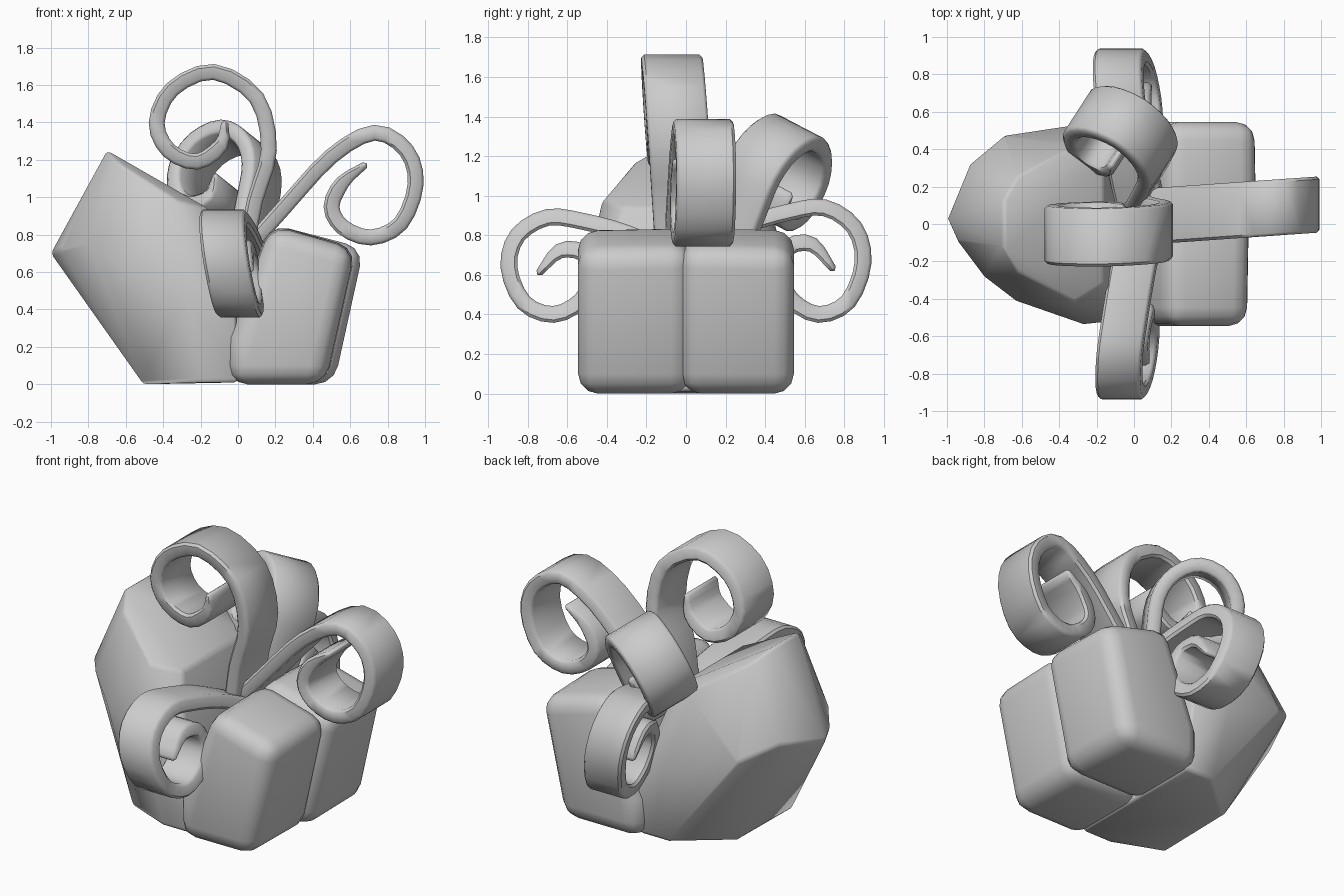
import bpy, bmesh
from mathutils import Vector

if "Cube" in bpy.data.objects:
    bpy.data.objects.remove(bpy.data.objects["Cube"])

grey = bpy.data.materials.new("plain grey")
grey.diffuse_color = (0.6, 0.6, 0.6, 1)
grey.use_nodes = True
grey.node_tree.nodes["Principled BSDF"].inputs["Base Color"].default_value = grey.diffuse_color


def finish(bm, name, bevel, segments, angle):
    bmesh.ops.recalc_face_normals(bm, faces=bm.faces[:])
    me = bpy.data.meshes.new(name)
    bm.to_mesh(me)
    bm.free()
    ob = bpy.data.objects.new(name, me)
    bpy.context.collection.objects.link(ob)
    me.materials.append(grey)
    bpy.ops.object.select_all(action='DESELECT')
    ob.select_set(True)
    bpy.context.view_layer.objects.active = ob
    m = ob.modifiers.new("soft edges", 'BEVEL')
    m.width, m.segments = bevel, segments
    m.limit_method, m.angle_limit = 'ANGLE', 0.6
    bpy.ops.object.modifier_apply(modifier=m.name)
    bpy.ops.object.shade_smooth_by_angle(angle=angle)
    return ob


def stone(name, points, bevel, segments):
    """Convex pebble wrapped round a few corner points."""
    bm = bmesh.new()
    for p in points:
        bm.verts.new(p)
    res = bmesh.ops.convex_hull(bm, input=bm.verts[:])
    junk = [v for v in res["geom_interior"] if isinstance(v, bmesh.types.BMVert)]
    bmesh.ops.delete(bm, geom=junk, context='VERTS')
    bmesh.ops.dissolve_limit(bm, angle_limit=0.05, verts=bm.verts[:], edges=bm.edges[:])
    return finish(bm, name, bevel, segments, 0.8)


def smooth_path(pts, steps=3):
    """Catmull-Rom curve through 2D points."""
    p = [Vector(q) for q in pts]
    p = [2 * p[0] - p[1]] + p + [2 * p[-1] - p[-2]]
    out = []
    for a, b, c, d in zip(p, p[1:], p[2:], p[3:]):
        for i in range(steps):
            t = i / steps
            out.append(0.5 * (2 * b + (c - a) * t + (2 * a - 5 * b + 4 * c - d) * t * t
                              + (3 * b - a - 3 * c + d) * t ** 3))
    return out + [p[-2]]


def curl(name, pts, origin, out, up, side, width, thick=0.085):
    """Flat ribbon following a 2D path (outward, upward), widened along side."""
    path = smooth_path(pts)
    origin, out, up = Vector(origin), Vector(out), Vector(up)
    side = Vector(side).normalized() * width / 2
    bm = bmesh.new()
    rings = []
    n = len(path)
    for i, p in enumerate(path):
        t = (path[min(i + 1, n - 1)] - path[max(i - 1, 0)]).normalized()
        half = thick / 2 * min(1, 0.4 + (n - 1 - i) / 6)   # thinner at the tip
        nor = Vector((-t.y, t.x)) * half
        ring = []
        for sn, ss in ((1, 1), (1, -1), (-1, -1), (-1, 1)):
            q = p + nor * sn
            ring.append(bm.verts.new(origin + out * q.x + up * q.y + side * ss))
        rings.append(ring)
    for a, b in zip(rings, rings[1:]):
        for k in range(4):
            bm.faces.new((a[k], a[(k + 1) % 4], b[(k + 1) % 4], b[k]))
    bm.faces.new(rings[0])
    bm.faces.new(rings[-1])
    return finish(bm, name, 0.015, 1, 0.8)


# Large leaning stone on the left: shared points mirrored in y, then each side's own
both = [(-0.2, 0.46, 0.01), (0.0, 0.46, 0.01), (-0.27, 0.535, 0.5), (-0.01, 0.51, 0.4),
        (-0.7, 0.12, 1.25), (-0.62, 0.26, 1.17), (-0.32, 0.42, 0.98), (-0.16, 0.32, 0.94)]
own = [(-1.0, 0.03, 0.7), (-0.88, 0.32, 0.75), (-0.7, 0.47, 0.65), (-0.5, 0.2, 0.0),
       (-0.95, -0.08, 0.72), (-0.8, -0.28, 0.75), (-0.63, -0.41, 0.65), (-0.51, -0.32, 0.0)]
stone("large_stone", [(x, y * s, z) for x, y, z in both for s in (1, -1)] + own, 0.02, 2)

# Two smaller block stones on the right, leaning outward, overlapping at the seam
for name, s, dx in (("front_block_stone", -1, 0.0), ("back_block_stone", 1, 0.04)):
    pts = []
    for y, k in ((-0.025, 0.0), (0.545, 0.01)):
        pts += [(-0.05, y * s, 0.0), (0.475 + dx - k, y * s, 0.0),
                (0.635 + dx - k, y * s, 0.73 - k),
                (0.17 + k, y * s, 0.86 - k), (-0.05, y * s, 0.25)]
    stone(name, pts, 0.1, 3)

# Tall curl rolling to the left
curl("top_curl",
     [(-0.04, 0.7), (-0.09, 0.98), (-0.165, 1.25), (-0.1, 1.53), (0.13, 1.67),
      (0.35, 1.58), (0.435, 1.4), (0.37, 1.25), (0.22, 1.19), (0.09, 1.28), (0.07, 1.41)],
     (0, 0.05, 0), (-1, -0.02, 0), (0, -0.07, 1), (0, 1, 0), 0.31)

# Curl reaching to the right
curl("right_curl",
     [(0.03, 0.7), (0.25, 0.95), (0.5, 1.22), (0.73, 1.345), (0.9, 1.25), (0.95, 1.07),
      (0.87, 0.86), (0.71, 0.785), (0.56, 0.84), (0.5, 0.95), (0.56, 1.08), (0.69, 1.18)],
     (0, 0.035, 0), (1, 0.07, 0), (0, 0, 1), (0, 1, 0), 0.3)

# Low curls drooping over the front and back
low = [(0.05, 0.7), (0.3, 0.81), (0.52, 0.87), (0.7, 0.89), (0.85, 0.8), (0.895, 0.64),
       (0.82, 0.46), (0.67, 0.4), (0.53, 0.47), (0.47, 0.6), (0.52, 0.71),
       (0.64, 0.72), (0.75, 0.6)]
curl("front_curl", low, (0.15, 0, 0), (-0.12, -1, 0), (-0.16, 0, 1), (1, 0, 0), 0.24)
high = [(r, z + 0.1 * max(0, z - 0.4)) for r, z in low]
curl("back_curl", high, (0.17, 0, 0), (-0.14, 1, 0), (-0.16, 0, 1), (1, 0, 0), 0.26)

# Tilted curl at the back left
curl("back_left_curl",
     [(0.0, -0.1), (0.01, 0.2), (0.03, 0.42), (0.12, 0.56), (0.27, 0.62), (0.42, 0.55),
      (0.49, 0.4), (0.45, 0.25), (0.35, 0.18), (0.23, 0.22), (0.22, 0.35)],
     (0.06, 0.19, 0.75), (-0.84, 0.54, 0), (0.22, 0.33, 0.92), (0.5, 0.77, -0.4), 0.31)
